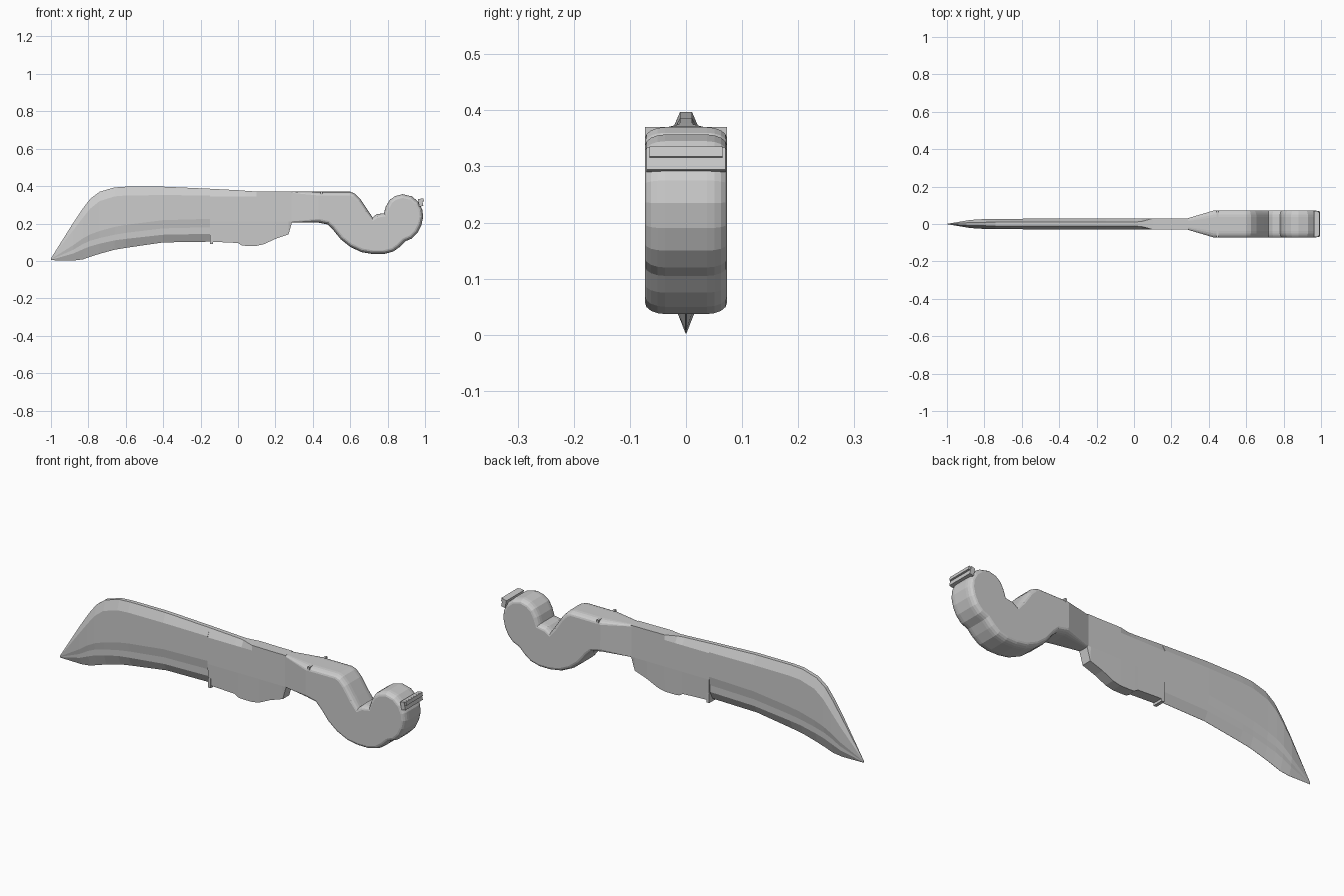
import bpy, bmesh, math
from mathutils import Vector

if "Cube" in bpy.data.objects:
    bpy.data.objects.remove(bpy.data.objects["Cube"])


def finish(name, bm):
    bmesh.ops.remove_doubles(bm, verts=bm.verts, dist=1e-5)
    bmesh.ops.recalc_face_normals(bm, faces=bm.faces)
    me = bpy.data.meshes.new(name)
    bm.to_mesh(me)
    bm.free()
    ob = bpy.data.objects.new(name, me)
    bpy.context.collection.objects.link(ob)
    return ob


def loft(name, rings):
    bm = bmesh.new()
    vs = [[bm.verts.new(p) for p in r] for r in rings]
    n = len(vs[0])
    for a, b in zip(vs, vs[1:]):
        for i in range(n):
            j = (i + 1) % n
            bm.faces.new((a[i], a[j], b[j], b[i]))
    bm.faces.new(vs[0])
    bm.faces.new(vs[-1])
    return finish(name, bm)


def section(x, pairs):
    # mirrored cross-section from (half width, height) pairs, top to bottom
    return ([(x, -w, z) for w, z in pairs] +
            [(x, w, z) for w, z in reversed(pairs)])


def box(name, cx, cz, sx, sy, sz, angle=0.0):
    bm = bmesh.new()
    bmesh.ops.create_cube(bm, size=1)
    for v in bm.verts:
        v.co = Vector((v.co.x * sx, v.co.y * sy, v.co.z * sz))
    ob = finish(name, bm)
    ob.location = (cx, 0, cz)
    ob.rotation_euler = (0, angle, 0)
    return ob


# Blade: x, spine z, spine bevel z, fuller top, fuller bottom, grind z, edge z, half width
stations = [
    (-1.00, .014, .012, .010, .008, .006, .004, .001),
    (-0.88, .205, .165, .085, .060, .040, .002, .021),
    (-0.83, .280, .230, .120, .090, .062, .008, .025),
    (-0.79, .332, .280, .142, .108, .078, .022, .026),
    (-0.74, .370, .320, .160, .122, .092, .038, .026),
    (-0.66, .393, .345, .182, .140, .110, .060, .027),
    (-0.60, .397, .350, .193, .150, .118, .070, .028),
    (-0.40, .397, .352, .218, .174, .140, .099, .030),
    (-0.15, .386, .350, .225, .180, .145, .103, .030),
]
rings = [section(x, [(w * .36, a), (w, b), (w, c), (w * .76, d), (w * .74, e), (.0006, f)])
         for x, a, b, c, d, e, f, w in stations]
# Ricasso: full thickness down to the choil, spine bevel fades out
for x, top, low, wt in [(-.15, .386, .103, .011), (0, .378, .096, .011), (.02, .377, .083, .012),
                        (.04, .375, .081, .013), (.10, .371, .081, .030), (.14, .371, .090, .030),
                        (.20, .370, .118, .030), (.27, .370, .142, .030), (.288, .370, .205, .030)]:
    rings.append(section(x, [(wt, top), (.03, .345), (.03, .225), (.03, .215),
                             (.03, .21), (.026, low)]))
loft("blade", rings)
box("choil_stop", -.142, .115, .016, .056, .05)

# Handle: side outline inset through rounded layers, neck narrows toward the blade
outline = [(.285, .37), (.43, .37), (.60, .37), (.625, .36), (.655, .33), (.695, .27), (.72, .232),
           (.74, .25), (.78, .255), (.79, .29), (.81, .325), (.84, .347), (.88, .357), (.93, .345),
           (.965, .315), (.985, .275), (.99, .235), (.98, .19), (.96, .15), (.93, .12), (.895, .105),
           (.865, .075), (.83, .05), (.78, .037), (.72, .037), (.66, .047), (.60, .075), (.55, .115),
           (.505, .17), (.48, .195), (.43, .205), (.285, .205)]
N = len(outline)
pts = [Vector(p) for p in outline]


def inset(i, d):
    if i in (0, N - 1):
        return pts[i] + Vector((0, (-d if i == 0 else d) * .3))
    u = (pts[i] - pts[i - 1]).normalized()
    v = (pts[(i + 1) % N] - pts[i]).normalized()
    n = Vector((u.y + v.y, -u.x - v.x)).normalized()
    return pts[i] + n * d


def half_width(x):
    t = min(1, max(0, (x - .29) / .14))
    return .03 + .043 * t


R_IN, R_Y = .020, .036
half = []
for k in range(5):
    a = k / 4 * math.pi / 2
    half.append((R_IN * (1 - math.cos(a)), (.073 - R_Y + R_Y * math.sin(a)) / .073))
layers = [(d, -y) for d, y in reversed(half)] + half
bm = bmesh.new()
grid = []
for d, y in layers:
    row = []
    for i in range(N):
        p = inset(i, d)
        row.append(bm.verts.new((p.x, y * half_width(pts[i].x), p.y)))
    grid.append(row)
for a, b in zip(grid, grid[1:]):
    for i in range(N):
        j = (i + 1) % N
        bm.faces.new((a[i], a[j], b[j], b[i]))
for row in (grid[0], grid[-1]):
    bm.faces.new((row[0], row[1], row[-2], row[-1]))
    bm.faces.new(row[1:-1])
finish("handle", bm)

# Small raised ridges across the handle
box("pommel_ridge", .976, .312, .022, .140, .040, math.radians(-12))
box("pommel_ridge_lip", .986, .325, .014, .130, .018, math.radians(-12))
box("neck_ridge", .447, .361, .012, .146, .018)
